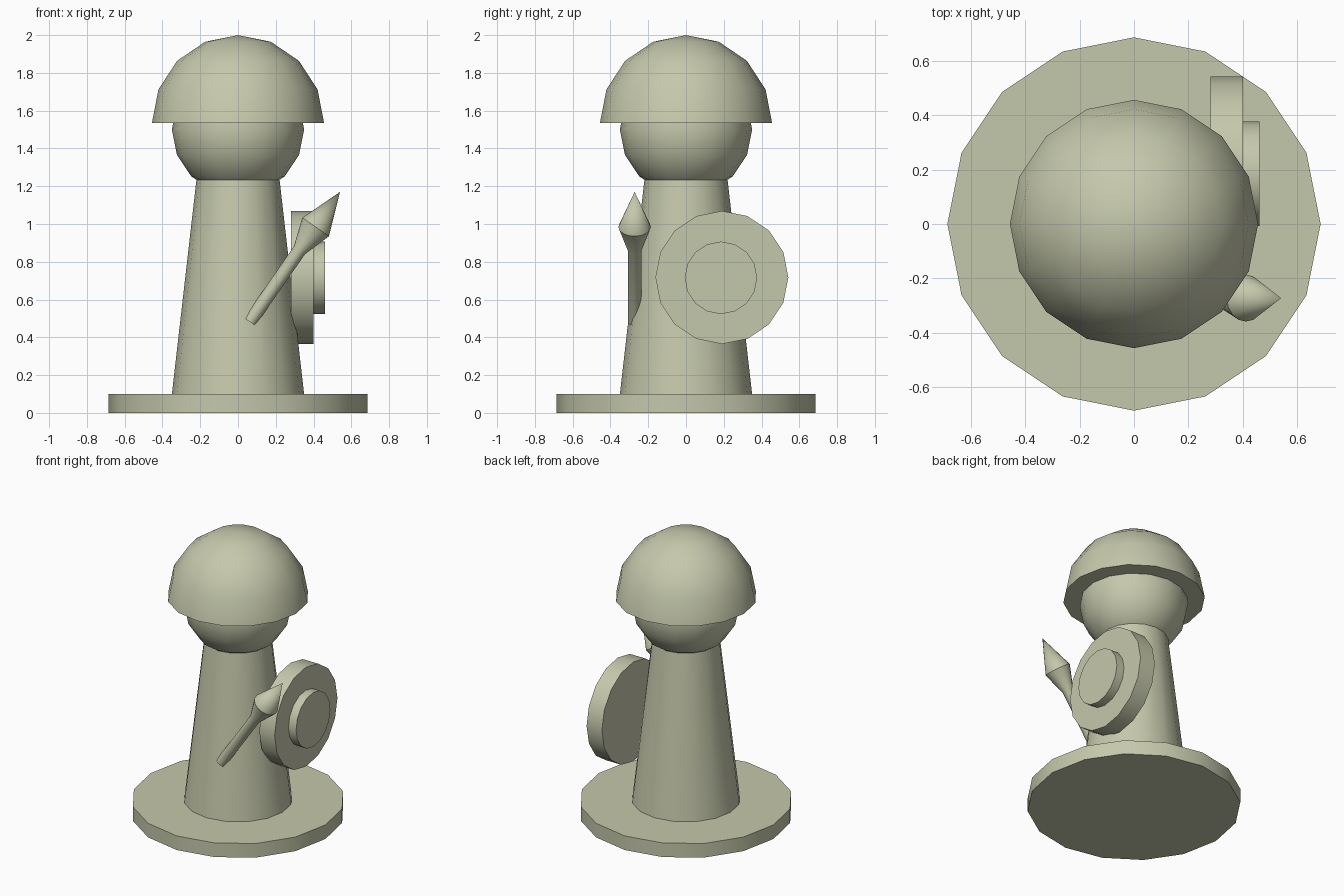
import bpy, bmesh
from math import sin, cos, pi, radians
from mathutils import Vector

cube = bpy.data.objects.get("Cube")
if cube:
    bpy.data.objects.remove(cube, do_unlink=True)

stone = bpy.data.materials.new("pale sage")
stone.use_nodes = True
colour = (0.56, 0.58, 0.41, 1)
stone.diffuse_color = colour
stone.node_tree.nodes["Principled BSDF"].inputs["Base Color"].default_value = colour

SIDES = 16


def turned(name, profile, origin=(0, 0, 0), axis=(0, 0, 1)):
    """Turn a (radius, height) profile around an axis; zero radius makes a pole."""
    bm = bmesh.new()
    rings = []
    for r, h in profile:
        count = SIDES if r > 0 else 1
        rings.append([bm.verts.new((r * cos(2 * pi * i / SIDES), r * sin(2 * pi * i / SIDES), h))
                      for i in range(count)])
    for low, high in zip(rings, rings[1:]):
        for i in range(SIDES):
            j = (i + 1) % SIDES
            corners = [low[i % len(low)], low[j % len(low)], high[j % len(high)], high[i % len(high)]]
            bm.faces.new(list(dict.fromkeys(corners)))
    for ring in (rings[0], rings[-1]):
        if len(ring) > 1:
            bm.faces.new(ring)
    bmesh.ops.recalc_face_normals(bm, faces=bm.faces)
    mesh = bpy.data.meshes.new(name)
    bm.to_mesh(mesh)
    bm.free()
    mesh.materials.append(stone)
    obj = bpy.data.objects.new(name, mesh)
    bpy.context.collection.objects.link(obj)
    obj.location = origin
    if tuple(axis) != (0, 0, 1):
        obj.rotation_euler = Vector(axis).to_track_quat('Z', 'Y').to_euler()
    bpy.ops.object.select_all(action='DESELECT')
    obj.select_set(True)
    bpy.context.view_layer.objects.active = obj
    bpy.ops.object.shade_smooth_by_angle(angle=radians(30))
    return obj


def arc(radius, start, end):
    """Points of a circular profile in steps of an eighth of a half turn."""
    return [(0 if abs(k) == 4 else radius * cos(k * pi / 8), radius * sin(k * pi / 8))
            for k in range(start, end + 1)]


# Pedestal, tapered body, round head and domed helmet
turned("base", [(0.685, 0), (0.685, 0.1)])
turned("body", [(0.35, 0.1), (0.22, 1.235)])
turned("head", arc(0.35, -4, 4), (0, 0, 1.5))
turned("helmet", [(r * 0.98, h) for r, h in arc(0.465, 0, 4)], (0, 0, 1.535))

# Round shield with its raised boss on the left side
turned("shield", [(0.352, 0), (0.352, 0.12)], (0.28, 0.19, 0.717), (1, 0, 0))
turned("shield_boss", [(0.192, 0), (0.192, 0.08)], (0.38, 0.185, 0.715), (1, 0, 0))

# Slanted spear with a flared point
butt, tip = Vector((0.0625, -0.272, 0.4825)), Vector((0.54, -0.272, 1.17))
length = (tip - butt).length
turned("spear", [(0.036, 0), (0.036, 0.55 * length), (0.086, 0.73 * length), (0, length)],
       butt, (tip - butt).normalized())
